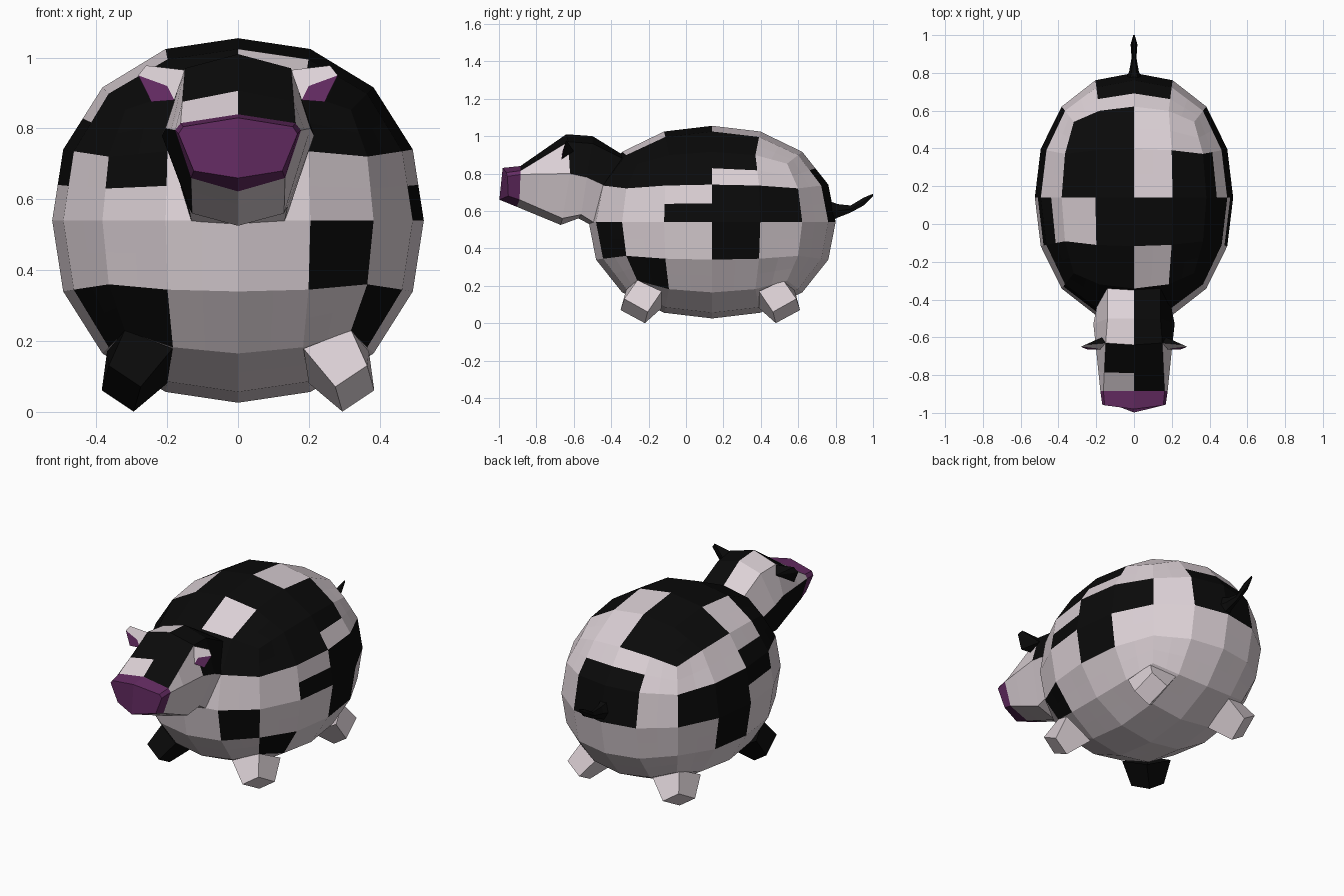
import bpy, bmesh, math
from mathutils import Vector

if "Cube" in bpy.data.objects:
    bpy.data.objects.remove(bpy.data.objects["Cube"])


def material(name, rgb):
    m = bpy.data.materials.new(name)
    m.diffuse_color = (*rgb, 1)
    m.use_nodes = True
    m.node_tree.nodes["Principled BSDF"].inputs["Base Color"].default_value = m.diffuse_color
    return m


MATS = [material("pale_pink_white", (0.72, 0.64, 0.675)),
        material("black", (0.003, 0.003, 0.003)),
        material("purple", (0.13, 0.025, 0.125))]
WHITE, BLACK, PURPLE = 0, 1, 2


def finish(bm, name):
    bmesh.ops.remove_doubles(bm, verts=bm.verts, dist=0.0005)
    bmesh.ops.recalc_face_normals(bm, faces=bm.faces)
    me = bpy.data.meshes.new(name)
    bm.to_mesh(me)
    bm.free()
    for m in MATS:
        me.materials.append(m)
    ob = bpy.data.objects.new(name, me)
    bpy.context.collection.objects.link(ob)
    return ob


def face(bm, pts, mat):
    f = bm.faces.new([bm.verts.new(p) for p in pts])
    f.material_index = mat


def loft(bm, rings, color):
    """Join closed rings; color(segment, strip) gives the material index."""
    n = len(rings[0])
    for s in range(len(rings) - 1):
        a, b = rings[s], rings[s + 1]
        for k in range(n):
            j = (k + 1) % n
            face(bm, (a[k], a[j], b[j], b[k]), color(s, k))


# ---- body: rounded cube, 4 x 4 facets per side, each cut 2 x 2 for the patches
CENTER, RADII, POWER = (0, 0.14, 0.54), (0.525, 0.66, 0.515), 2.2
SIDES = {
    "right": lambda u, v: (1, u, v),
    "left": lambda u, v: (-1, u, v),
    "front": lambda u, v: (u, -1, v),
    "rear": lambda u, v: (u, 1, v),
    "top": lambda u, v: (u, v, 1),
    "bottom": lambda u, v: (u, v, -1),
}
# black patches: column and row ranges in half facets
PATCHES = {
    "right": [(0, 4, 6, 8), (4, 6, 7, 8), (2, 4, 4, 5), (4, 8, 4, 6), (4, 6, 2, 4), (0, 2, 0, 2)],
    "left": [(0, 2, 6, 8), (2, 4, 5, 7), (4, 8, 4, 6), (4, 6, 2, 4), (0, 2, 0, 2)],
    "front": [(0, 2, 5, 8), (2, 8, 6, 8), (6, 8, 2, 4), (0, 2, 0, 2)],
    "rear": [(2, 6, 4, 7)],
    "top": [(0, 4, 4, 8), (6, 8, 4, 6), (4, 8, 2, 4), (6, 8, 0, 2), (0, 4, 0, 2), (2, 4, 2, 4)],
    "bottom": [],
}


def body_point(side, i, j):
    if i % 2:
        return (body_point(side, i - 1, j) + body_point(side, i + 1, j)) / 2
    if j % 2:
        return (body_point(side, i, j - 1) + body_point(side, i, j + 1)) / 2
    u, v = (math.tan((k - 4) * math.pi / 16) for k in (i, j))
    u, v = u * (1 + 0.26 * v * v * (1 - u * u)), v * (1 + 0.26 * u * u * (1 - v * v))
    p = SIDES[side](u, v)
    r = sum(abs(c) ** POWER for c in p) ** (-1 / POWER)
    return Vector(CENTER[k] + RADII[k] * p[k] * r for k in range(3))


bm = bmesh.new()
for side, patches in PATCHES.items():
    for i in range(8):
        for j in range(8):
            dark = any(a <= i < b and c <= j < d for a, b, c, d in patches)
            face(bm, [body_point(side, i + a, j + b) for a, b in ((0, 0), (1, 0), (1, 1), (0, 1))],
                 BLACK if dark else WHITE)
finish(bm, "body")


# ---- head: mirrored half rings (top, brow, cheek, jaw, chin), snout to neck
def full_ring(half):
    half = [Vector(p) for p in half]
    return half + [Vector((-p.x, p.y, p.z)) for p in half[3:0:-1]]


snout_front = full_ring([(0, -0.98, 0.83), (0.155, -0.96, 0.805), (0.168, -0.955, 0.785),
                         (0.125, -0.95, 0.68), (0, -0.998, 0.66)])
snout_back = full_ring([(0, -0.885, 0.84), (0.162, -0.885, 0.815), (0.178, -0.885, 0.795),
                        (0.133, -0.89, 0.66), (0, -0.905, 0.622)])
brow = full_ring([(0, -0.64, 1.01), (0.15, -0.63, 0.97), (0.205, -0.62, 0.80),
                  (0.13, -0.66, 0.56), (0, -0.67, 0.525)])
crown = full_ring([(0, -0.5, 1.0), (0.14, -0.5, 0.96), (0.215, -0.53, 0.78),
                   (0.14, -0.56, 0.58), (0, -0.575, 0.56)])
neck = full_ring([(0, -0.33, 0.895), (0.14, -0.33, 0.875), (0.19, -0.40, 0.72),
                  (0.13, -0.48, 0.53), (0, -0.5, 0.52)])
forehead = [a.lerp(b, 0.39) for a, b in zip(snout_back, brow)]
HEAD_BLACK = {1: (0, 5), 2: (0, 5, 7), 3: (0, 1, 5), 4: (0, 1, 5)}

bm = bmesh.new()
loft(bm, [snout_front, snout_back, forehead, brow, crown, neck],
     lambda s, k: PURPLE if s == 0 else BLACK if k in HEAD_BLACK[s] else WHITE)
r = snout_front
face(bm, r[:5], PURPLE)
face(bm, [r[4], r[5], r[6], r[7], r[0]], PURPLE)
finish(bm, "head")

# ---- ears: pale upper rim, purple inside, black back
for sx, name in ((1, "ear_right"), (-1, "ear_left")):
    inner, top, tip, low, root, mid, back = [Vector((sx * x, y, z)) for x, y, z in (
        (0.15, -0.63, 0.965), (0.26, -0.64, 0.978), (0.282, -0.65, 0.95), (0.245, -0.665, 0.875),
        (0.18, -0.665, 0.88), (0.2, -0.66, 0.92), (0.17, -0.6, 0.92))]
    bm = bmesh.new()
    face(bm, (inner, top, tip, mid, root), WHITE)
    face(bm, (tip, low, root, mid), PURPLE)
    rim = (inner, top, tip, low, root)
    for k in range(5):
        face(bm, (rim[k], rim[(k + 1) % 5], back), BLACK)
    finish(bm, name)

# ---- legs: tapered stubs growing from the lower corners of the body
BASE = [(0.32, -0.26, 0.23), (0.185, -0.32, 0.178), (0.2, -0.13, 0.08), (0.37, -0.13, 0.17)]
FOOT = [(0.365, -0.33, 0.13), (0.275, -0.35, 0.07), (0.295, -0.22, 0.0), (0.385, -0.205, 0.06)]
for sx, side in ((1, "right"), (-1, "left")):
    for rear in (False, True):
        rings = [[Vector((sx * x, 0.26 - y if rear else y, z)) for x, y, z in q] for q in (BASE, FOOT)]
        mat = BLACK if sx < 0 and not rear else WHITE
        bm = bmesh.new()
        loft(bm, rings, lambda s, k: mat)
        face(bm, rings[1], mat)
        finish(bm, ("rear" if rear else "front") + "_leg_" + side)

# ---- tail: thin stalk with a small tuft
bm = bmesh.new()
rings = []
for y, z, rx, rz in ((0.76, 0.595, 0.045, 0.07), (0.81, 0.60, 0.025, 0.042), (0.88, 0.61, 0.013, 0.022),
                     (0.95, 0.65, 0.018, 0.024), (1.0, 0.685, 0.004, 0.008)):
    rings.append([Vector((rx * math.cos(a), y, z + rz * math.sin(a)))
                  for a in (k * math.pi / 3 for k in range(6))])
loft(bm, rings, lambda s, k: BLACK)
face(bm, rings[-1], BLACK)
finish(bm, "tail")
